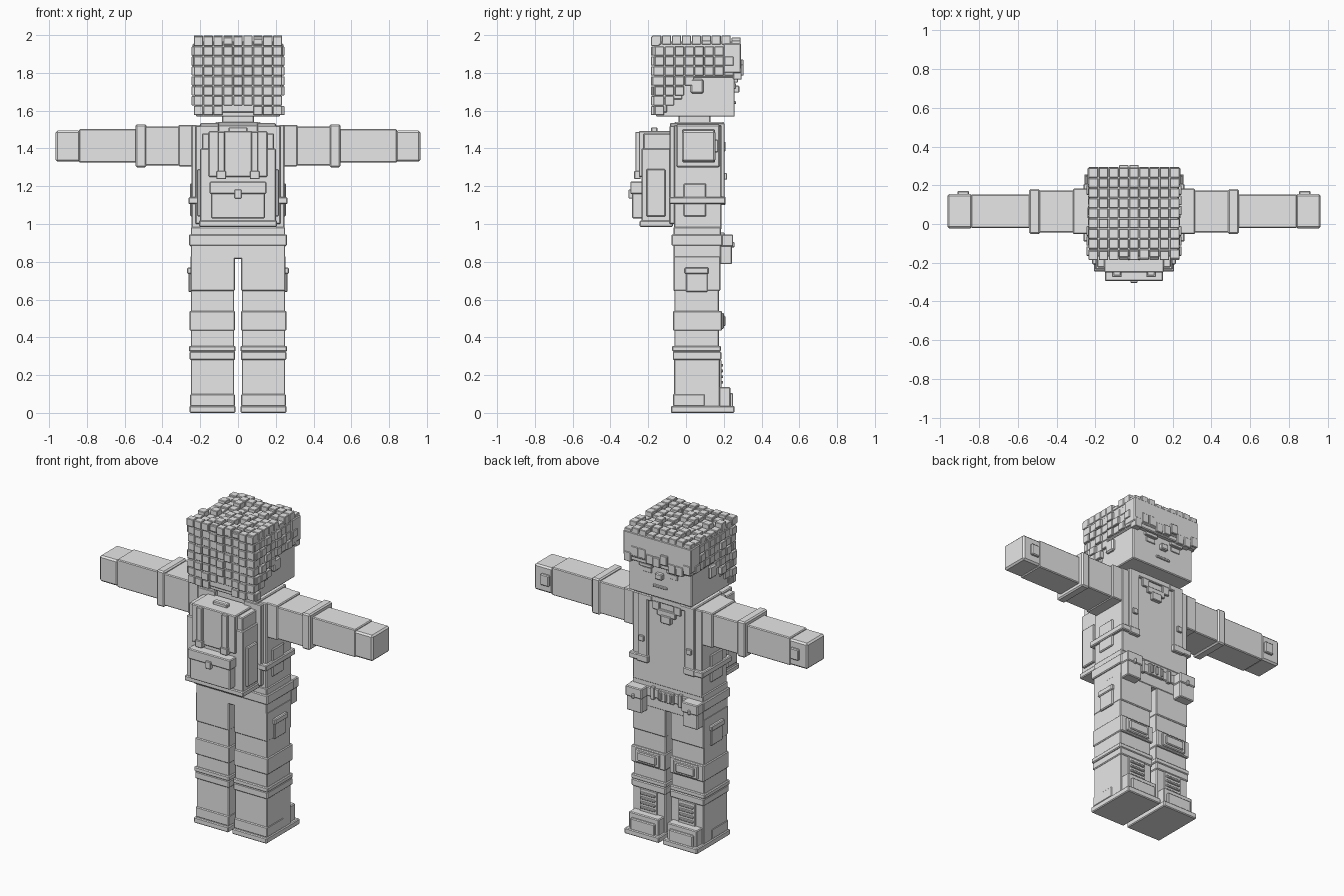
import bpy, bmesh, random
from mathutils import Matrix, Vector

random.seed(7)
grey = bpy.data.materials.new("plain grey")
grey.diffuse_color = (0.8, 0.8, 0.8, 1)


def boxes(name, items, bevel=0.005):
    """One object made of boxes, each given as x0, x1, y0, y1, z0, z1."""
    bm = bmesh.new()
    for x0, x1, y0, y1, z0, z1 in items:
        mid = Vector((x0 + x1, y0 + y1, z0 + z1)) / 2
        size = (abs(x1 - x0), abs(y1 - y0), abs(z1 - z0), 1)
        bmesh.ops.create_cube(bm, size=1, matrix=Matrix.Translation(mid) @ Matrix.Diagonal(size))
    me = bpy.data.meshes.new(name)
    bm.to_mesh(me)
    bm.free()
    me.materials.append(grey)
    ob = bpy.data.objects.new(name, me)
    bpy.context.collection.objects.link(ob)
    if bevel:
        mod = ob.modifiers.new("soft edges", 'BEVEL')
        mod.width, mod.segments = bevel, 1
    return ob


def pair(name, items, bevel=0.005):
    """The same boxes on the right and mirrored on the left."""
    boxes(name, items + [(-b[1], -b[0]) + tuple(b[2:]) for b in items], bevel)


# Legs
pair("leg", [(0.02, 0.25, -0.062, 0.175, 0.34, 0.66)])
pair("thigh", [(0.017, 0.252, -0.067, 0.182, 0.645, 0.83)])
pair("knee_band", [(0.015, 0.256, -0.068, 0.19, 0.435, 0.54)])
pair("knee_pad", [(0.05, 0.22, 0.18, 0.2, 0.445, 0.53), (0.07, 0.2, 0.18, 0.209, 0.46, 0.515)])
pair("thigh_pocket", [(0.24, 0.262, 0.0, 0.115, 0.64, 0.74), (0.24, 0.269, -0.007, 0.12, 0.735, 0.77)])

# Boots
pair("boot", [(0.02, 0.25, -0.063, 0.18, 0.03, 0.3)])
pair("boot_cuff", [(0.015, 0.256, -0.07, 0.187, 0.28, 0.325), (0.013, 0.26, -0.073, 0.185, 0.325, 0.355)])
pair("boot_heel", [(0.017, 0.253, -0.069, 0.1, 0.035, 0.1)])
pair("boot_toe", [(0.03, 0.24, 0.17, 0.235, 0.03, 0.137), (0.05, 0.22, 0.2, 0.25, 0.03, 0.105)])
pair("boot_sole", [(0.013, 0.257, -0.08, 0.257, 0.0, 0.036)])
pair("boot_tongue", [(0.075, 0.195, 0.17, 0.188, 0.13, 0.28)], 0.003)
pair("boot_lace", [(0.085, 0.185, 0.18, 0.197, z, z + 0.014) for z in (0.155, 0.185, 0.215, 0.245)], 0.003)

# Hips, belt and pouches
boxes("hips", [(-0.25, 0.25, -0.067, 0.185, 0.815, 0.985)])
boxes("belt", [(-0.26, 0.26, -0.076, 0.194, 0.885, 0.945)])
boxes("belt_buckle", [(-0.055, 0.055, 0.185, 0.205, 0.88, 0.95)]
      + [(x - 0.008, x + 0.008, 0.19, 0.213, 0.89, 0.94) for x in (-0.035, 0, 0.035)], 0.003)
pair("belt_loop", [(0.085, 0.11, 0.18, 0.203, 0.875, 0.955)], 0.003)
pair("belt_pouch", [(0.145, 0.25, 0.18, 0.243, 0.787, 0.9), (0.14, 0.255, 0.18, 0.25, 0.88, 0.945),
                    (0.188, 0.208, 0.235, 0.258, 0.875, 0.905)])

# Torso and vest
boxes("torso", [(-0.245, 0.245, -0.063, 0.188, 0.97, 1.525)])
pair("vest_panel", [(0.13, 0.2, 0.18, 0.205, 1.1, 1.53), (0.125, 0.205, 0.18, 0.21, 1.1, 1.145)])
pair("vest_shoulder", [(0.1, 0.2, -0.085, 0.205, 1.5, 1.535)])
pair("vest_back", [(0.1, 0.225, -0.088, -0.05, 1.0, 1.52)])
pair("vest_clip", [(0.15, 0.185, 0.19, 0.217, 1.235, 1.27)], 0.003)
pair("side_strap", [(0.19, 0.262, -0.09, 0.208, 1.105, 1.142)])
pair("side_patch", [(0.235, 0.254, -0.012, 0.106, 1.04, 1.215)])
boxes("collar", [(-0.12, 0.12, -0.06, 0.2, 1.505, 1.54), (-0.1, -0.05, 0.18, 0.2, 1.455, 1.51),
                 (0.05, 0.1, 0.18, 0.2, 1.455, 1.51), (-0.065, 0.065, 0.18, 0.202, 1.425, 1.465),
                 (-0.035, 0.035, 0.18, 0.21, 1.385, 1.435)], 0.004)
boxes("neck", [(-0.085, 0.085, -0.04, 0.13, 1.5, 1.6)])

# Arms
pair("shoulder", [(0.225, 0.315, -0.052, 0.183, 1.305, 1.525)])
pair("upper_arm", [(0.2, 0.5, -0.045, 0.173, 1.31, 1.515)])
pair("sleeve_cuff", [(0.485, 0.542, -0.052, 0.18, 1.3, 1.528)], 0.008)
pair("forearm", [(0.52, 0.842, -0.02, 0.153, 1.325, 1.502)])
pair("hand", [(0.835, 0.965, -0.022, 0.155, 1.33, 1.495)], 0.01)
pair("hand_patch", [(0.852, 0.912, 0.14, 0.171, 1.378, 1.448)])

# Backpack
boxes("backpack", [(-0.2, 0.2, -0.235, -0.07, 0.995, 1.4), (-0.155, 0.155, -0.25, -0.07, 1.25, 1.492),
                   (-0.19, 0.19, -0.225, -0.07, 1.38, 1.48)])
boxes("backpack_base", [(-0.207, 0.207, -0.245, -0.07, 0.985, 1.018)])
pair("backpack_side_pocket", [(0.19, 0.216, -0.21, -0.108, 1.04, 1.29)])
boxes("backpack_front_pocket", [(-0.142, 0.142, -0.285, -0.22, 1.03, 1.175)])
boxes("backpack_pocket_flap", [(-0.15, 0.15, -0.295, -0.22, 1.16, 1.225)])
boxes("backpack_pocket_clasp", [(-0.018, 0.018, -0.304, -0.27, 1.135, 1.182)], 0.003)
pair("backpack_strap", [(0.07, 0.107, -0.267, -0.24, 1.25, 1.488), (0.064, 0.113, -0.274, -0.24, 1.237, 1.28)], 0.003)
boxes("backpack_handle", [(-0.05, 0.05, -0.185, -0.15, 1.485, 1.512)])

# Head and face
boxes("head", [(-0.222, 0.222, -0.16, 0.258, 1.568, 1.95)])
pair("ear", [(0.21, 0.24, 0.025, 0.092, 1.69, 1.768)], 0.008)
pair("eye", [(0.06, 0.125, 0.25, 0.264, 1.715, 1.745)], 0.002)
pair("eyebrow", [(0.05, 0.14, 0.25, 0.275, 1.75, 1.772)], 0.003)
boxes("nose", [(-0.025, 0.025, 0.25, 0.282, 1.695, 1.732)])
boxes("mouth", [(-0.05, 0.05, 0.25, 0.266, 1.635, 1.65)], 0.003)

# Hair base shells
boxes("hair_cap", [(-0.23, 0.23, -0.168, 0.285, 1.775, 1.966), (-0.228, 0.228, -0.168, -0.02, 1.66, 1.8),
                   (-0.226, 0.226, -0.168, -0.1, 1.59, 1.7)])
boxes("hair_front_band", [(-0.24, 0.24, 0.2, 0.292, 1.8, 1.955)])

# Hair blocks laid on a grid over the top, back, sides and fringe
P = 0.0525
G = P / 2 - 0.002
tiles = []
for i in range(9):
    x = (i - 4) * P
    for j in range(9):
        y = 0.055 + (j - 4) * P
        h = random.choice((1.972, 1.98, 1.987, 1.998))
        tiles.append((x - G, x + G, y - G, y + G, 1.95, h))
    for k in range(8):
        z = 1.6 + k * P
        if k == 0 and abs(i - 4) < 2:
            continue
        d = random.choice((0.172, 0.178, 0.186))
        tiles.append((x - G, x + G, -d, -0.14, z - G, z + G))
    drop = random.choice((1.765, 1.785, 1.81))
    tiles.append((x - G, x + G, 0.25, random.choice((0.295, 0.305)), drop, drop + 0.06))
for s in (-1, 1):
    for j in range(8):
        y = -0.14 + j * P
        lowest = (0, 1, 2, 3, 4, 4, 4, 4)[j]
        for k in range(lowest, 7):
            z = 1.6 + k * P
            d = random.choice((0.233, 0.238, 0.246))
            tiles.append((s * 0.2, s * d, y - G, y + G, z - G, z + G))
boxes("hair_blocks", tiles, 0.003)
